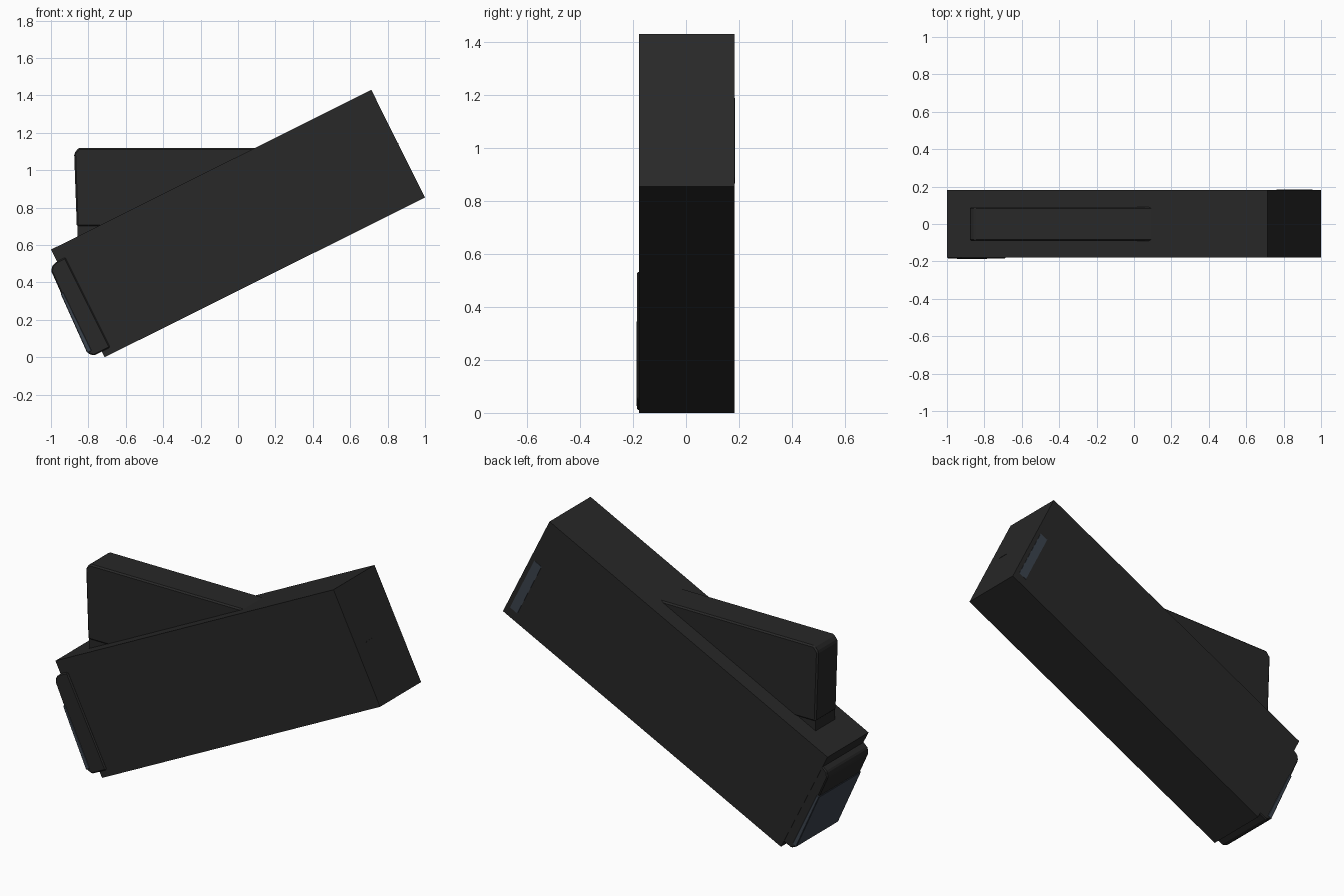
import bpy, bmesh, math
from mathutils import Vector

if "Cube" in bpy.data.objects:
    bpy.data.objects.remove(bpy.data.objects["Cube"])

ANG = math.radians(26.5)
C, S = math.cos(ANG), math.sin(ANG)
L, H = 1.914, 0.643          # slanted body length and thickness
OX = -1 + H * S              # lower left corner of the body, on z = 0


def mat(name, rgb):
    m = bpy.data.materials.new(name)
    m.diffuse_color = (*rgb, 1)
    m.use_nodes = True
    m.node_tree.nodes["Principled BSDF"].inputs["Base Color"].default_value = m.diffuse_color
    return m


black = mat("matte black", (0.021, 0.021, 0.021))
glass = mat("dark blue grey", (0.044, 0.056, 0.075))


def tilt(u, v):
    """Body coordinates (along, across) to world x, z."""
    return (OX + u * C - v * S, u * S + v * C)


def prism(name, pts, y0, y1, material, bevel=0.0):
    """Extrude an x-z outline from y0 to y1."""
    bm = bmesh.new()
    f = bm.faces.new([bm.verts.new((x, y0, z)) for x, z in pts])
    r = bmesh.ops.extrude_face_region(bm, geom=[f])
    vs = [g for g in r["geom"] if isinstance(g, bmesh.types.BMVert)]
    bmesh.ops.translate(bm, verts=vs, vec=Vector((0, y1 - y0, 0)))
    bmesh.ops.recalc_face_normals(bm, faces=bm.faces)
    if bevel:
        bmesh.ops.bevel(bm, geom=bm.edges[:], offset=bevel, segments=1, affect='EDGES')
    me = bpy.data.meshes.new(name)
    bm.to_mesh(me)
    bm.free()
    ob = bpy.data.objects.new(name, me)
    me.materials.append(material)
    bpy.context.collection.objects.link(ob)
    return ob


def slab(name, u0, u1, v0, v1, y0, y1, material, bevel=0.0):
    pts = [tilt(*p) for p in ((u0, v0), (u1, v0), (u1, v1), (u0, v1))]
    return prism(name, pts, y0, y1, material, bevel)


# slanted main body
slab("body", 0, L, 0, H, -0.178, 0.183, black)

# chamfered cap on the low end, leaning out slightly at the bottom
cap = [(0.05, 0.034), (-0.049, 0.034), (-0.070, 0.058), (-0.050, 0.539),
       (-0.032, 0.563), (0.0, 0.572), (0.05, 0.572)]
prism("end_cap", [tilt(*p) for p in cap], -0.185, 0.181, black, 0.006)

# blue grey panel on the cap, wrapping slightly round its sides
panel = [(-0.046, 0.062), (-0.073, 0.062), (-0.059, 0.41), (-0.042, 0.41)]
prism("end_panel", [tilt(*p) for p in panel], -0.187, 0.183, glass, 0.003)

# narrow strip on the back face near the high end
slab("back_strip", L - 0.075, L - 0.025, 0.05, 0.385, 0.178, 0.185, glass)

# small raised sliver on the high end
slab("end_sliver", L - 0.01, L + 0.002, 0.318, 0.326, -0.095, -0.04, black)

# upright wedge on the top with a slightly inset foot
wedge = [(-0.862, 0.70), (-0.876, 1.09), (-0.852, 1.12), (0.15, 1.12), (0.15, 1.0), (-0.72, 0.70)]
prism("wedge", wedge, -0.092, 0.092, black, 0.008)
foot = [(-0.858, 0.55), (-0.858, 0.71), (-0.68, 0.71), (-0.68, 0.6)]
prism("wedge_foot", foot, -0.085, 0.085, black)
